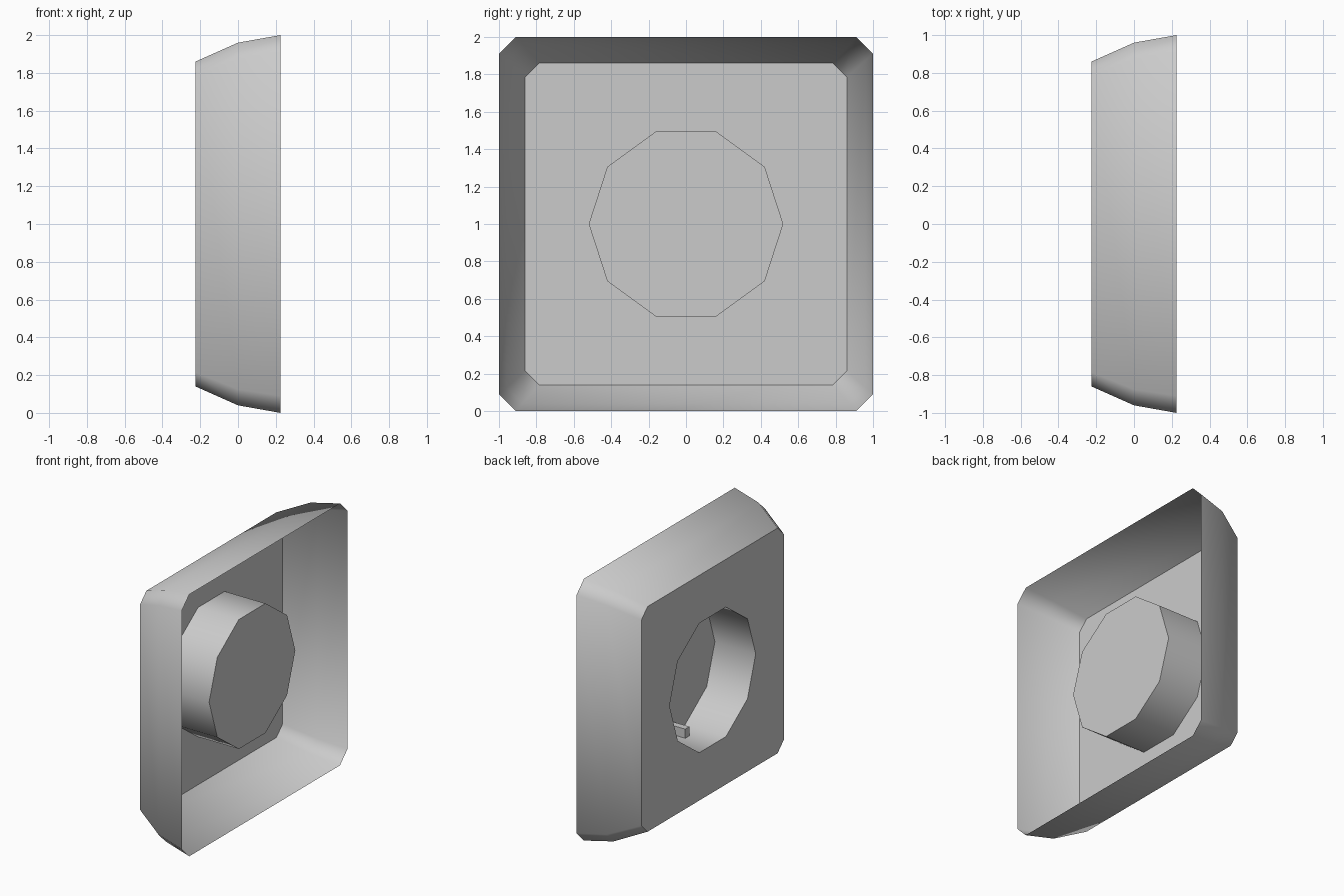
import bpy
import bmesh
import math

if "Cube" in bpy.data.objects:
    bpy.data.objects.remove(bpy.data.objects["Cube"], do_unlink=True)

grey = bpy.data.materials.new("plain grey")
grey.use_nodes = True
colour = (0.6, 0.6, 0.6, 1)
grey.diffuse_color = colour
grey.node_tree.nodes["Principled BSDF"].inputs["Base Color"].default_value = colour


def finish(bm, name, smooth=None):
    """Turn a bmesh into a named object, with optional smoothing by angle."""
    mesh = bpy.data.meshes.new(name)
    bm.to_mesh(mesh)
    bm.free()
    obj = bpy.data.objects.new(name, mesh)
    bpy.context.collection.objects.link(obj)
    mesh.materials.append(grey)
    if smooth:
        bpy.ops.object.select_all(action="DESELECT")
        obj.select_set(True)
        bpy.context.view_layer.objects.active = obj
        bpy.ops.object.shade_smooth_by_angle(angle=math.radians(smooth))
    return obj


def ring(bm, x, points):
    """Closed loop of vertices in the plane at x, around the centre line."""
    return [bm.verts.new((x, y, 1 + z)) for y, z in points]


def bridge(bm, a, b):
    n = len(a)
    for i in range(n):
        j = (i + 1) % n
        bm.faces.new((a[i], a[j], b[j], b[i]))


def loop_edges(bm, loop):
    pairs = zip(loop, loop[1:] + loop[:1])
    return [bm.edges.get(p) or bm.edges.new(p) for p in pairs]


def chamfered_square(r, c):
    s = r - c
    return [(r, -s), (r, s), (s, r), (-s, r), (-r, s), (-r, -s), (-s, -r), (s, -r)]


def decagon(r):
    return [(r * math.cos(i * math.tau / 10), r * math.sin(i * math.tau / 10))
            for i in range(10)]


BACK, CAP = -0.225, 0.12

# Flared thin shell, open on +x
bm = bmesh.new()
profile = [(BACK, 0.86, 0.075), (0, 0.96, 0.085), (0.225, 1, 0.09)]
rings = [ring(bm, x, chamfered_square(r, c)) for x, r, c in profile]
for a, b in zip(rings, rings[1:]):
    bridge(bm, a, b)

# Round recess with a closed end
mouth = ring(bm, BACK, decagon(0.52))
end = ring(bm, CAP, decagon(0.52))
bridge(bm, mouth, end)
bm.faces.new(end)

# Flat plate between shell and recess
rim = loop_edges(bm, rings[0]) + loop_edges(bm, mouth)
bmesh.ops.triangle_fill(bm, edges=rim, use_beauty=True, normal=(-1, 0, 0))
bmesh.ops.recalc_face_normals(bm, faces=bm.faces)
plate = [f for f in bm.faces if all(abs(v.co.x - BACK) < 1e-4 for v in f.verts)]
if plate[0].normal.x > 0:
    bmesh.ops.reverse_faces(bm, faces=bm.faces)
finish(bm, "housing", smooth=50)

# Small locating ribs at the top and bottom of the recess
for name, side in (("upper_rib", 1), ("lower_rib", -1)):
    bm = bmesh.new()
    bmesh.ops.create_cube(bm, size=1)
    bmesh.ops.scale(bm, vec=(0.13, 0.05, 0.07), verts=bm.verts)
    bmesh.ops.translate(bm, vec=(CAP - 0.066, 0, 1 + side * 0.459), verts=bm.verts)
    finish(bm, name)
